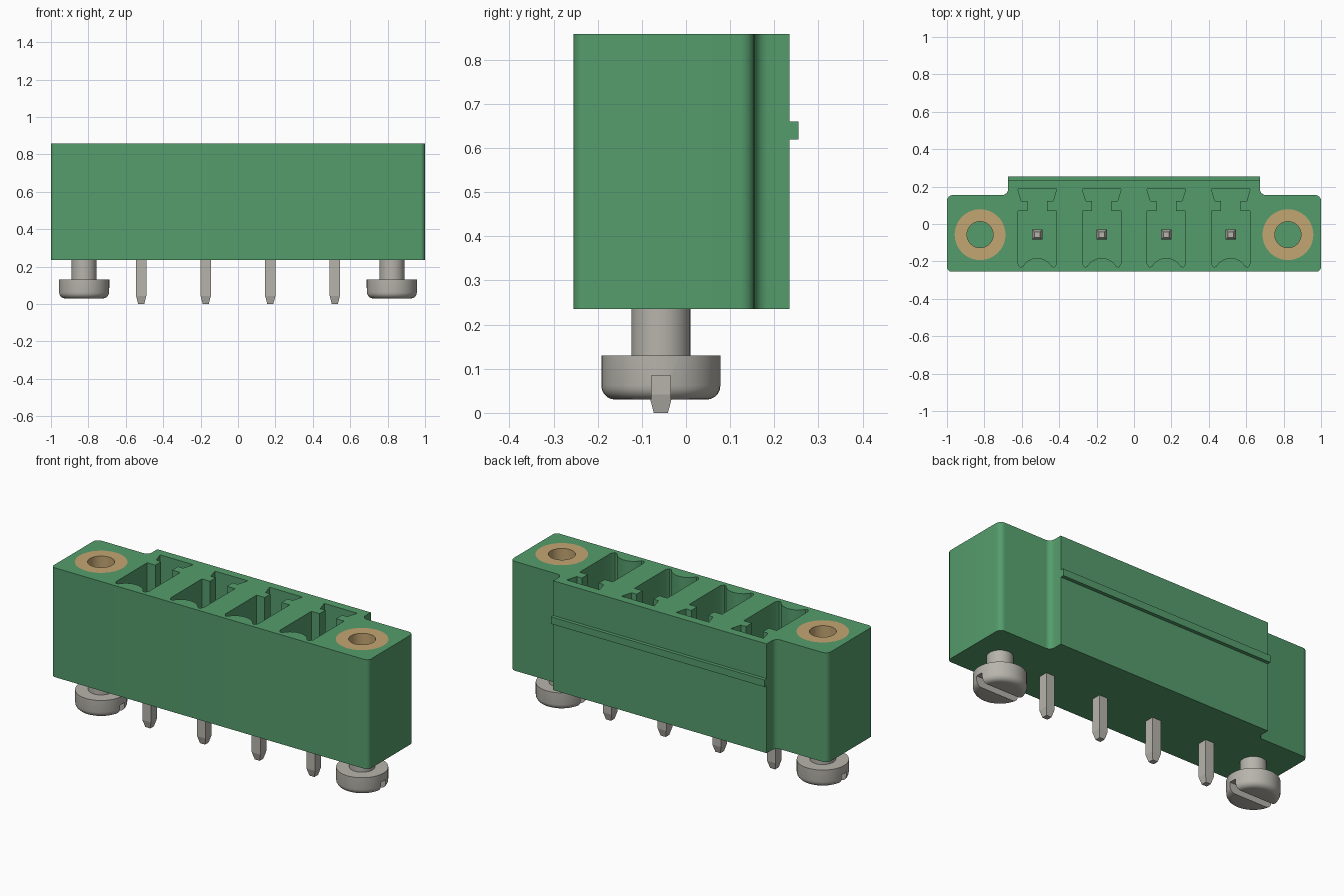
import bpy, bmesh, math
from mathutils import Matrix, Vector

cube = bpy.data.objects.get("Cube")
if cube:
    bpy.data.objects.remove(cube, do_unlink=True)


def material(name, rgb):
    m = bpy.data.materials.new(name)
    m.use_nodes = True
    m.diffuse_color = (*rgb, 1)
    bsdf = next(n for n in m.node_tree.nodes if n.type == 'BSDF_PRINCIPLED')
    bsdf.inputs["Base Color"].default_value = (*rgb, 1)
    return m


GREEN = material("green plastic", (0.09, 0.335, 0.15))
BRASS = material("brass", (0.55, 0.38, 0.17))
STEEL = material("grey metal", (0.47, 0.455, 0.41))

BOTTOM, TOP = 0.235, 0.858
FLOOR = 0.32            # bottom of the contact chambers
INSERT_FLOOR = 0.45     # bottom of the threaded insert pockets
AXIS_Y = -0.057
EAR_X = 0.823
PITCH = 0.345
PIN_X = [(i - 1.5) * PITCH for i in range(4)]


def finish(bm, name, mat):
    bmesh.ops.recalc_face_normals(bm, faces=bm.faces)
    mesh = bpy.data.meshes.new(name)
    bm.to_mesh(mesh)
    bm.free()
    obj = bpy.data.objects.new(name, mesh)
    bpy.context.collection.objects.link(obj)
    mesh.materials.append(mat)
    return obj


def activate(obj):
    bpy.ops.object.select_all(action='DESELECT')
    obj.select_set(True)
    bpy.context.view_layer.objects.active = obj


def smooth(obj):
    activate(obj)
    bpy.ops.object.shade_smooth_by_angle(angle=math.radians(35))


def prism(outline, z0, z1):
    bm = bmesh.new()
    face = bm.faces.new([bm.verts.new((x, y, z0)) for x, y in outline])
    ext = bmesh.ops.extrude_face_region(bm, geom=[face])["geom"]
    verts = [g for g in ext if isinstance(g, bmesh.types.BMVert)]
    bmesh.ops.translate(bm, verts=verts, vec=(0, 0, z1 - z0))
    bmesh.ops.recalc_face_normals(bm, faces=bm.faces)
    return bm


def lathe(profile, x, steps=40):
    bm = bmesh.new()
    verts = [bm.verts.new((x + r, AXIS_Y, z)) for r, z in profile]
    edges = [bm.edges.new(p) for p in zip(verts, verts[1:])]
    bmesh.ops.spin(bm, geom=verts + edges, cent=(x, AXIS_Y, 0), axis=(0, 0, 1),
                   angle=math.tau, steps=steps)
    bmesh.ops.remove_doubles(bm, verts=bm.verts, dist=1e-5)
    return bm


def box(x0, x1, y0, y1, z0, z1):
    return prism([(x0, y0), (x1, y0), (x1, y1), (x0, y1)], z0, z1)


def cut(obj, cutter):
    mod = obj.modifiers.new("cut", 'BOOLEAN')
    mod.operation, mod.solver, mod.object = 'DIFFERENCE', 'EXACT', cutter
    activate(obj)
    bpy.ops.object.modifier_apply(modifier=mod.name)
    bpy.data.objects.remove(cutter, do_unlink=True)


# Housing: T-shaped block with rounded upright corners
half = [(1, -0.255), (1, 0.155), (0.673, 0.155), (0.673, 0.235)]
outline = half + [(-x, y) for x, y in reversed(half)]
bm = prism(outline, BOTTOM, TOP)
for radius, wanted in ((0.025, lambda y: y < 0), (0.032, lambda y: 0.1 < y < 0.2)):
    edges = [e for e in bm.edges
             if abs(e.verts[0].co.z - e.verts[1].co.z) > 0.1 and wanted(e.verts[0].co.y)]
    bmesh.ops.bevel(bm, geom=edges, offset=radius, segments=6, profile=0.5,
                    affect='EDGES')
housing = finish(bm, "housing", GREEN)

# Contact chambers: keyed opening with a rounded rib at the front
rib = []
for i in range(11):
    a = math.pi * (0.165 + 0.67 * i / 10)
    rib.append((0.09 * math.cos(a), -0.272 + 0.09 * math.sin(a)))
side = [(0.092, -0.23), (0.104, -0.21), (0.104, 0.07), (0.053, 0.07),
        (0.053, 0.123), (0.085, 0.123), (0.104, 0.187)]
chamber = side + [(-x, y) for x, y in reversed(side)] + rib[::-1]
for x in PIN_X:
    shape = [(x + px, py) for px, py in chamber]
    cut(housing, finish(prism(shape, FLOOR, TOP + 0.1), "chamber_cutter", GREEN))

# Round pockets for the inserts
for x in (-EAR_X, EAR_X):
    bore = [(0, INSERT_FLOOR), (0.136, INSERT_FLOOR), (0.136, TOP + 0.1), (0, TOP + 0.1)]
    cut(housing, finish(lathe(bore, x), "pocket_cutter", GREEN))
smooth(housing)

# Latching ridge on the back
finish(box(-0.673, 0.673, 0.23, 0.255, 0.62, 0.66), "back_ridge", GREEN)

for side_name, x in (("right", -EAR_X), ("left", EAR_X)):
    # Threaded insert
    ring = [(0.07, INSERT_FLOOR), (0.136, INSERT_FLOOR), (0.136, TOP), (0.07, TOP),
            (0.07, INSERT_FLOOR)]
    smooth(finish(lathe(ring, x), side_name + "_insert", BRASS))

    # Slotted screw with a rounded head
    r = 0.032
    arc = [(0.135 - r + r * math.sin(a), 0.03 + r - r * math.cos(a))
           for a in (math.pi / 2 * i / 5 for i in range(6))]
    profile = [(0, 0.03)] + arc + [(0.135, 0.13), (0.067, 0.13), (0.067, 0.25), (0, 0.25)]
    screw = finish(lathe(profile, x), side_name + "_screw", STEEL)
    slot = box(x - 0.2, x + 0.2, AXIS_Y - 0.0215, AXIS_Y + 0.0215, -0.05, 0.085)
    cut(screw, finish(slot, "slot_cutter", STEEL))
    smooth(screw)

# Square contact pins with tapered ends
for n, x in enumerate(PIN_X, 1):
    bm = bmesh.new()
    rings = []
    for h, z in ((0.016, 0), (0.027, 0.042), (0.027, 0.68), (0.014, 0.72)):
        rings.append([bm.verts.new((x + sx * h, AXIS_Y + sy * h, z))
                      for sx, sy in ((-1, -1), (1, -1), (1, 1), (-1, 1))])
    for a, b in zip(rings, rings[1:]):
        for i in range(4):
            j = (i + 1) % 4
            bm.faces.new((a[i], a[j], b[j], b[i]))
    bm.faces.new(rings[0])
    bm.faces.new(rings[-1])
    finish(bm, f"contact_pin_{n}", STEEL)
